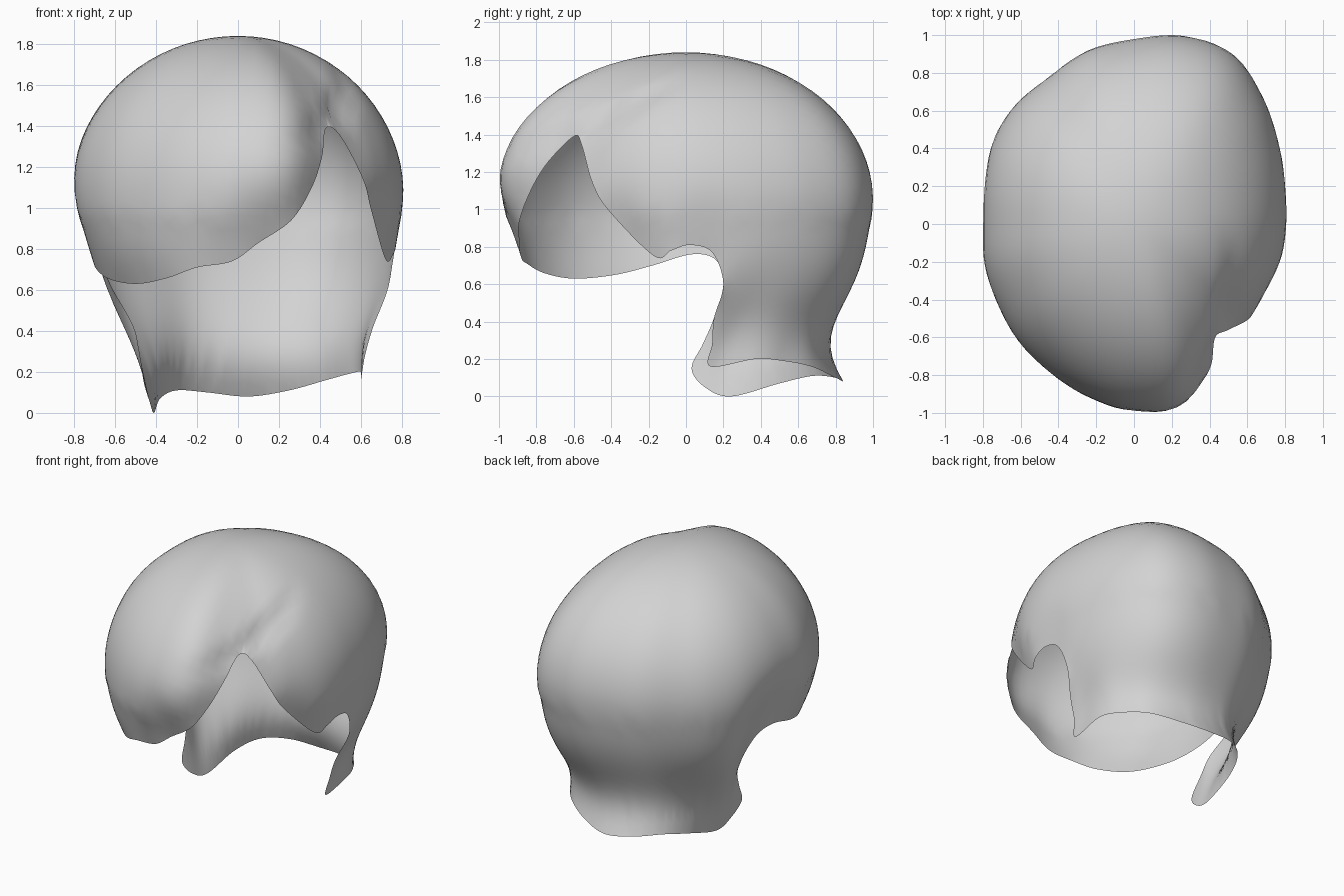
import bpy, bmesh, math
from mathutils import Vector
from mathutils.geometry import delaunay_2d_cdt

cube = bpy.data.objects.get("Cube")
if cube:
    bpy.data.objects.remove(cube, do_unlink=True)

CENTRE_Z, TOP = 1.05, 0.79
STEPS, SPACING, REACH = 8, 0.08, 0.38

# Plan radius of the hair in hundredths, every 15 degrees from +x
PLAN = [81, 83, 88, 96, 104, 103, 98, 95, 90, 89, 87, 84,
        82, 83, 84, 87, 90, 95, 101, 104, 88, 79, 79, 80]

# Lower hem in hundredths: fringe, side parting, temple, nape, other temple
FRINGE = [(-20, -85, 71), (-3, -88, 74), (10, -89, 83), (26, -89, 94),
          (36, -83, 110), (41, -74, 125), (43, -60, 139)]
LEFT_SIDE = [(50, -56, 135), (61, -50, 114), (65, -41, 99), (72, -17, 75),
             (76, -8, 78), (77, 2, 81), (76, 14, 77), (73, 20, 60),
             (66, 15, 42), (62, 14, 28)]
NAPE = [(60, 13, 16), (60, 37, 20), (54, 52, 19), (43, 67, 16), (25, 78, 11),
        (5, 84, 8), (-15, 80, 10), (-30, 68, 11), (-38, 50, 7), (-41, 24, 0),
        (-43, 10, 5), (-46, 3, 15)]
RIGHT_SIDE = [(-48, 9, 28), (-51, 15, 42), (-61, 20, 60), (-68, 16, 73),
              (-71, 3, 76), (-69, -18, 70), (-62, -38, 65), (-49, -60, 63),
              (-34, -76, 66)]
# Neck profile: height, share of the plan radius
NECK = [(1.05, 1), (.9, .99), (.75, .965), (.65, .93), (.53, .87), (.41, .77),
        (.3, .72), (.2, .71), (.08, .79), (0, .8)]


def catmull(a, b, c, d, t):
    return 0.5 * (2 * b + (c - a) * t + (2 * a - 5 * b + 4 * c - d) * t * t
                  + (3 * b - a - 3 * c + d) * t ** 3)


def smooth(lo, hi, v):
    t = min(1, max(0, (v - lo) / (hi - lo)))
    return t * t * (3 - 2 * t)


def plan_radius(angle):
    f = math.degrees(angle) % 360 / 15
    i = int(f)
    return catmull(*[PLAN[(i + k) % 24] for k in (-1, 0, 1, 2)], f - i) / 100


def neck_share(z):
    for (z1, s1), (z2, s2) in zip(NECK, NECK[1:]):
        if z >= z2:
            return s2 + (s1 - s2) * (z - z2) / (z1 - z2)
    return NECK[-1][1]


def shell_radius(angle, z):
    """Ellipsoid cap, easing into a neck at the back, with a swept crease."""
    h = (z - CENTRE_Z) / TOP
    share = math.sqrt(max(0, 1 - h * h))
    if z < CENTRE_Z:
        share += (neck_share(z) - share) * smooth(-0.18, 0.1, math.sin(angle))
    off = (math.degrees(angle) + 53 - 170 * (z - 1.42)) / 9
    crease = smooth(1.25, 1.45, z) * (1 - smooth(1.5, 1.75, z))
    return plan_radius(angle) * share - 0.04 * crease * math.exp(-off * off)


def flatten(p):
    """Unroll a point to a disc whose middle is the crown."""
    h = (p.z - CENTRE_Z) / TOP
    phi = math.acos(h) if h > 0 else math.pi / 2 - h
    angle = math.atan2(p.y, p.x)
    return Vector((phi * math.cos(angle), phi * math.sin(angle)))


# Resample the hem as a closed smooth curve and unroll it
ctrl = [Vector(p) / 100 for p in FRINGE + LEFT_SIDE + NAPE + RIGHT_SIDE]
n = len(ctrl)
hem = [catmull(*[ctrl[(i + k) % n] for k in (-1, 0, 1, 2)], s / STEPS)
       for i in range(n) for s in range(STEPS)]
m = len(hem)
outline = [flatten(p) for p in hem]
pulls = [math.hypot(p.x, p.y) / shell_radius(math.atan2(p.y, p.x), p.z) - 1
         for p in hem]


def raise_point(q):
    """Roll a disc point back on to the shell, drawn to the hem near it."""
    phi, angle = q.length, math.atan2(q.y, q.x)
    z = CENTRE_Z + TOP * (math.cos(phi) if phi < math.pi / 2 else math.pi / 2 - phi)
    gaps = [(q - o).length for o in outline]
    weights = [1 / (g ** 3 + 1e-7) for g in gaps]
    pull = sum(w * p for w, p in zip(weights, pulls)) / sum(weights)
    r = shell_radius(angle, z) * (1 + pull * math.exp(-(min(gaps) / REACH) ** 2))
    return r * math.cos(angle), r * math.sin(angle), z


# Fill the outline with an even grid of points
half = int(math.pi / SPACING)
grid = [Vector((i, j)) * SPACING for i in range(-half, half + 1)
        for j in range(-half, half + 1)]
grid = [g for g in grid if min((g - o).length for o in outline) > SPACING / 2]
edges = [(i, (i + 1) % m) for i in range(m)]
points, _, faces, _, _, _ = delaunay_2d_cdt(outline + grid, edges, [], 1, 1e-5)

# Hair shell, relaxed around the neck and the parting
bm = bmesh.new()
used = sorted({i for f in faces for i in f})
verts = {i: bm.verts.new(raise_point(points[i])) for i in used}
for f in faces:
    bm.faces.new([verts[i] for i in f])
loose = [v for v in bm.verts if v.co.z < 0.95 and not v.is_boundary]
for _ in range(12):
    bmesh.ops.smooth_vert(bm, verts=loose, factor=0.5,
                          use_axis_x=True, use_axis_y=True, use_axis_z=True)
mesh = bpy.data.meshes.new("hair_shell")
bm.to_mesh(mesh)
bm.free()
mesh.shade_smooth()
hair = bpy.data.objects.new("hair_shell", mesh)
bpy.context.collection.objects.link(hair)

# Plain light grey
grey = bpy.data.materials.new("light_grey")
grey.use_nodes = True
colour = (0.65, 0.65, 0.65, 1)
grey.diffuse_color = colour
grey.node_tree.nodes["Principled BSDF"].inputs["Base Color"].default_value = colour
mesh.materials.append(grey)
